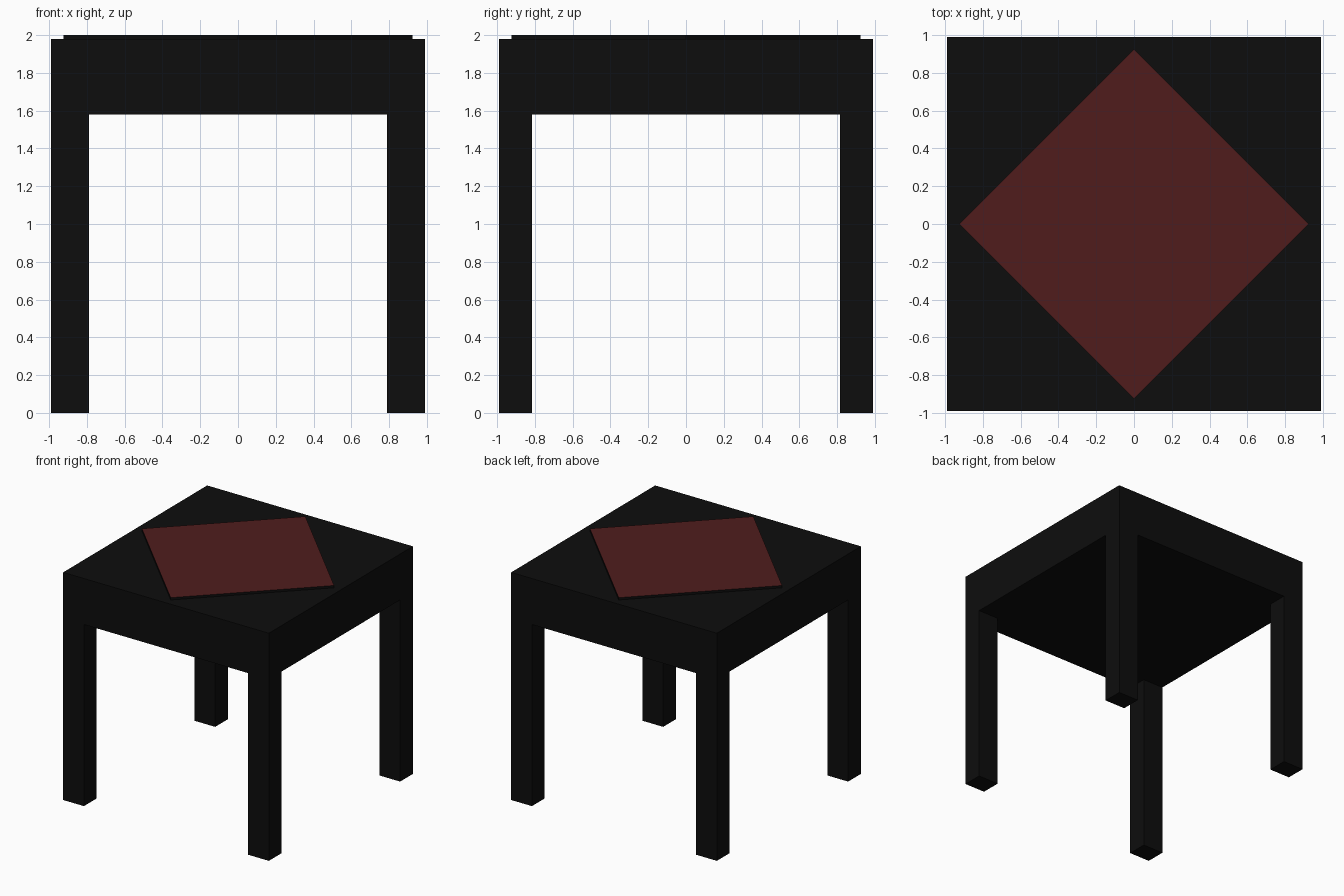
import bpy
from math import pi, sqrt

if "Cube" in bpy.data.objects:
    bpy.data.objects.remove(bpy.data.objects["Cube"])


def material(name, rgb):
    m = bpy.data.materials.new(name)
    m.diffuse_color = (*rgb, 1)
    m.use_nodes = True
    m.node_tree.nodes["Principled BSDF"].inputs["Base Color"].default_value = m.diffuse_color
    return m


def box(name, size, center, mat, turn=0):
    bpy.ops.mesh.primitive_cube_add(size=1, location=center)
    ob = bpy.context.object
    ob.name = name
    ob.scale = size
    ob.rotation_euler.z = turn
    bpy.ops.object.transform_apply(location=False, rotation=True, scale=True)
    ob.data.materials.append(mat)
    return ob


black = material("black_paint", (0.004, 0.004, 0.004))
red = material("dark_red", (0.08, 0.012, 0.012))

half, under, top = 0.99, 1.58, 1.98
leg_x, leg_y = 0.20, 0.175

# Thick table top
box("table_top", (2 * half, 2 * half, top - under), (0, 0, (top + under) / 2), black)

# Four corner legs
for y_name, sy in (("front", -1), ("back", 1)):
    for x_name, sx in (("left", -1), ("right", 1)):
        box(f"{y_name}_{x_name}_leg", (leg_x, leg_y, under),
            (sx * (half - leg_x / 2), sy * (half - leg_y / 2), under / 2), black)

# Red diamond inlay, slightly raised above the top
side = 0.925 * sqrt(2)
box("diamond_inlay", (side, side, 0.02), (0, 0, top + 0.01), red, pi / 4)
# Thin black rim is the inlay's own side wall
inlay = bpy.data.objects["diamond_inlay"]
inlay.data.materials.append(black)
for p in inlay.data.polygons:
    p.material_index = 0 if p.normal.z > 0.5 else 1
